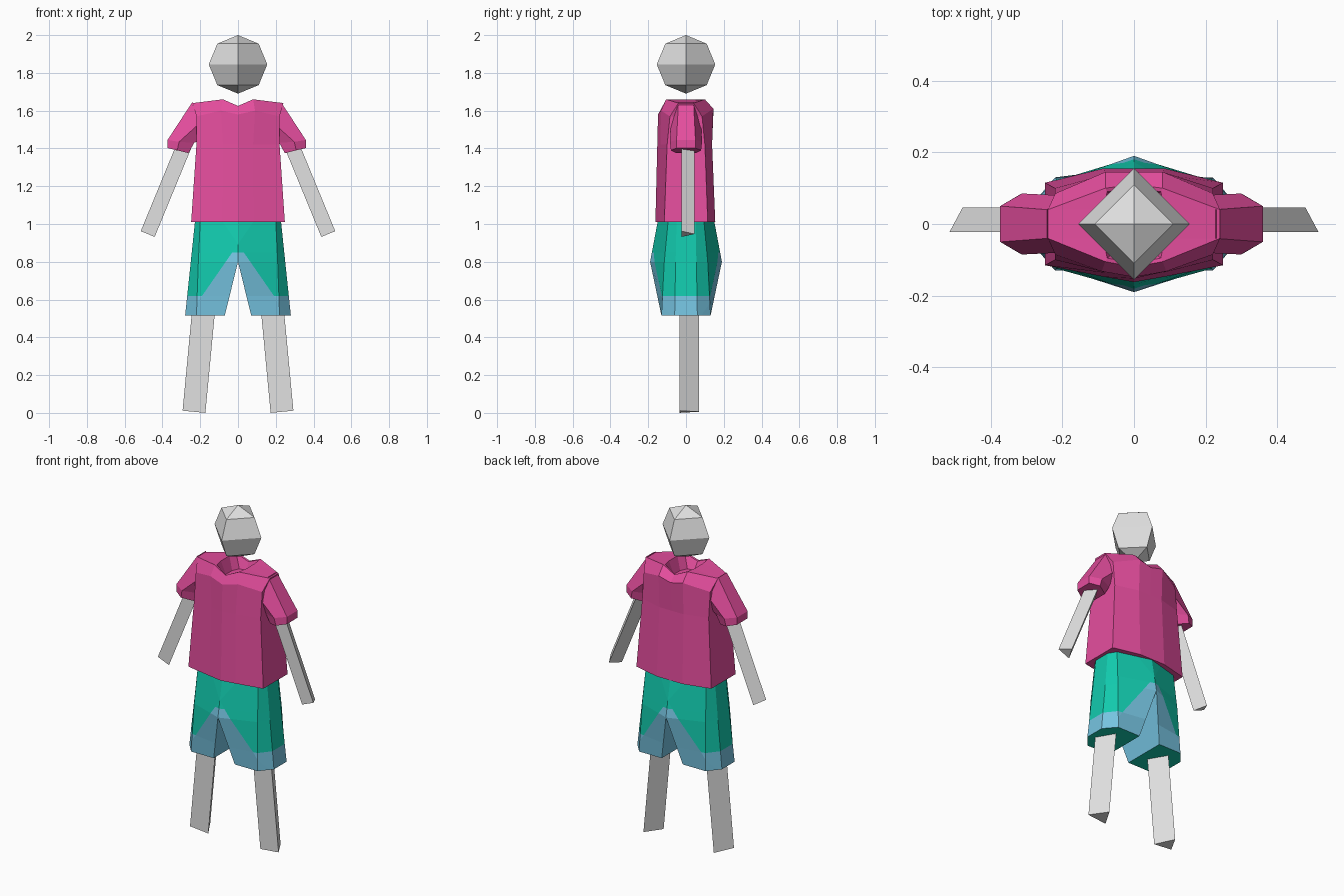
import bpy, bmesh, math
from mathutils import Vector, Matrix

if "Cube" in bpy.data.objects:
    bpy.data.objects.remove(bpy.data.objects["Cube"])


def material(name, rgb):
    m = bpy.data.materials.new(name)
    m.diffuse_color = (*rgb, 1)
    m.use_nodes = True
    m.node_tree.nodes["Principled BSDF"].inputs["Base Color"].default_value = m.diffuse_color
    return m


GREY = material("light grey", (0.75, 0.75, 0.75))
PINK = material("pink", (0.78, 0.075, 0.34))
TEAL = material("teal", (0.006, 0.59, 0.42))
BLUE = material("light blue", (0.18, 0.55, 0.75))


def finish(bm, name, *mats):
    bmesh.ops.recalc_face_normals(bm, faces=bm.faces[:])
    me = bpy.data.meshes.new(name)
    bm.to_mesh(me)
    bm.free()
    for m in mats:
        me.materials.append(m)
    ob = bpy.data.objects.new(name, me)
    bpy.context.collection.objects.link(ob)
    return ob


def loft(bm, rings):
    """Join closed rings of points with quads and cap both ends."""
    rows = [[bm.verts.new(p) for p in r] for r in rings]
    n = len(rows[0])
    for a, b in zip(rows, rows[1:]):
        for i in range(n):
            j = (i + 1) % n
            bm.faces.new((a[i], a[j], b[j], b[i]))
    bm.faces.new(rows[0])
    bm.faces.new(rows[-1])


def limb(name, bottom, top, radius):
    """Three-sided prism between two points in the xz plane."""
    a, b = Vector(bottom), Vector(top)
    d = b - a
    bm = bmesh.new()
    bmesh.ops.create_cone(bm, cap_ends=True, segments=3, radius1=radius, radius2=radius,
                          depth=d.length,
                          matrix=Matrix.Translation((a + b) / 2)
                          @ Matrix.Rotation(math.atan2(d.x, d.z), 4, 'Y'))
    finish(bm, name, GREY)


# Head: four-sided, four-ring sphere
bm = bmesh.new()
bmesh.ops.create_uvsphere(bm, u_segments=4, v_segments=4, radius=0.155,
                          matrix=Matrix.Translation((0, 0, 1.845)))
finish(bm, "head", GREY)

# Arms and legs
for side, s in (("left", -1), ("right", 1)):
    limb(side + "_arm", (s * 0.478, 0, 0.947), (s * 0.275, 0, 1.44), 0.046)
    limb(side + "_leg", (s * 0.233, 0, 0.006), (s * 0.158, 0, 0.80), 0.07)

# Shirt body: half rings from front centre to back centre, mirrored; last rings fold into the neck
half_rings = [
    [(0, -.162, 1.01), (.085, -.147, 1.01), (.248, -.115, 1.01),
     (.248, .115, 1.01), (.085, .155, 1.01), (0, .155, 1.01)],
    [(0, -.152, 1.42), (.08, -.136, 1.42), (.22, -.10, 1.42),
     (.22, .10, 1.42), (.08, .138, 1.42), (0, .138, 1.42)],
    [(0, -.148, 1.58), (.09, -.132, 1.60), (.22, -.085, 1.57),
     (.22, .085, 1.57), (.08, .145, 1.61), (0, .145, 1.59)],
    [(0, -.12, 1.625), (.08, -.105, 1.66), (.24, -.04, 1.64),
     (.24, .04, 1.64), (.08, .10, 1.66), (0, .11, 1.625)],
    [(0, -.11, 1.622), (.075, -.095, 1.657), (.085, -.04, 1.658),
     (.085, .04, 1.658), (.075, .09, 1.657), (0, .10, 1.622)],
    [(0, -.08, 1.58), (.04, -.07, 1.58), (.06, -.03, 1.58),
     (.06, .03, 1.58), (.04, .07, 1.58), (0, .08, 1.58)],
]
bm = bmesh.new()
loft(bm, [r + [(-x, y, z) for x, y, z in r[-2:0:-1]] for r in half_rings])
finish(bm, "shirt_body", PINK)

# Sleeves: six-sided rings given by top, middle and bottom (x, half depth, z)
sleeve_rings = [
    [(.235, .04, 1.645), (.20, .08, 1.53), (.18, .05, 1.45)],
    [(.366, .05, 1.445), (.305, .085, 1.435), (.225, .05, 1.43)],
    [(.366, .05, 1.402), (.315, .08, 1.39), (.255, .05, 1.375)],
]
for side, s in (("left", -1), ("right", 1)):
    bm = bmesh.new()
    loft(bm, [[(s * x - .007, -d, z) for x, d, z in r] +
              [(s * x - .007, d, z) for x, d, z in reversed(r)] for r in sleeve_rings])
    finish(bm, side + "_sleeve", PINK)

# Shorts: each half goes waist, crotch height, hem
short_rings = [
    [(0, .15, 1.012), (.20, .095, 1.012), (.228, .05, 1.012)],
    [(0, .19, .80), (.21, .115, .80), (.25, .055, .80)],
    [(.07, .13, .515), (.22, .13, .515), (.28, .06, .515)],
]
bm = bmesh.new()
for s in (-1, 1):
    loft(bm, [[(s * x, -d, z) for x, d, z in r] +
              [(s * x, d, z) for x, d, z in reversed(r)] for r in short_rings])
# Remove the wall between the halves
wall = [f for f in bm.faces if all(abs(v.co.x) < 1e-4 for v in f.verts)]
bmesh.ops.delete(bm, geom=wall, context='FACES')
bmesh.ops.remove_doubles(bm, verts=bm.verts[:], dist=1e-4)
# Cut the borders of the light blue trim
for co, no in (((0, 0, .62), (0, 0, 1)), ((0, 0, .85), (0, 0, 1)),
               ((.19, 0, .62), (1.44, 0, 1)), ((-.19, 0, .62), (-1.44, 0, 1))):
    bmesh.ops.bisect_plane(bm, geom=bm.verts[:] + bm.edges[:] + bm.faces[:],
                           plane_co=co, plane_no=no, dist=1e-5)
bm.normal_update()
for f in bm.faces:
    c = f.calc_center_median()
    limit = max(.62, min(.85, .62 + 1.44 * (.19 - abs(c.x))))
    hem = abs(f.normal.z) > .95
    f.material_index = 1 if c.z < limit and not hem else 0
finish(bm, "shorts", TEAL, BLUE)
